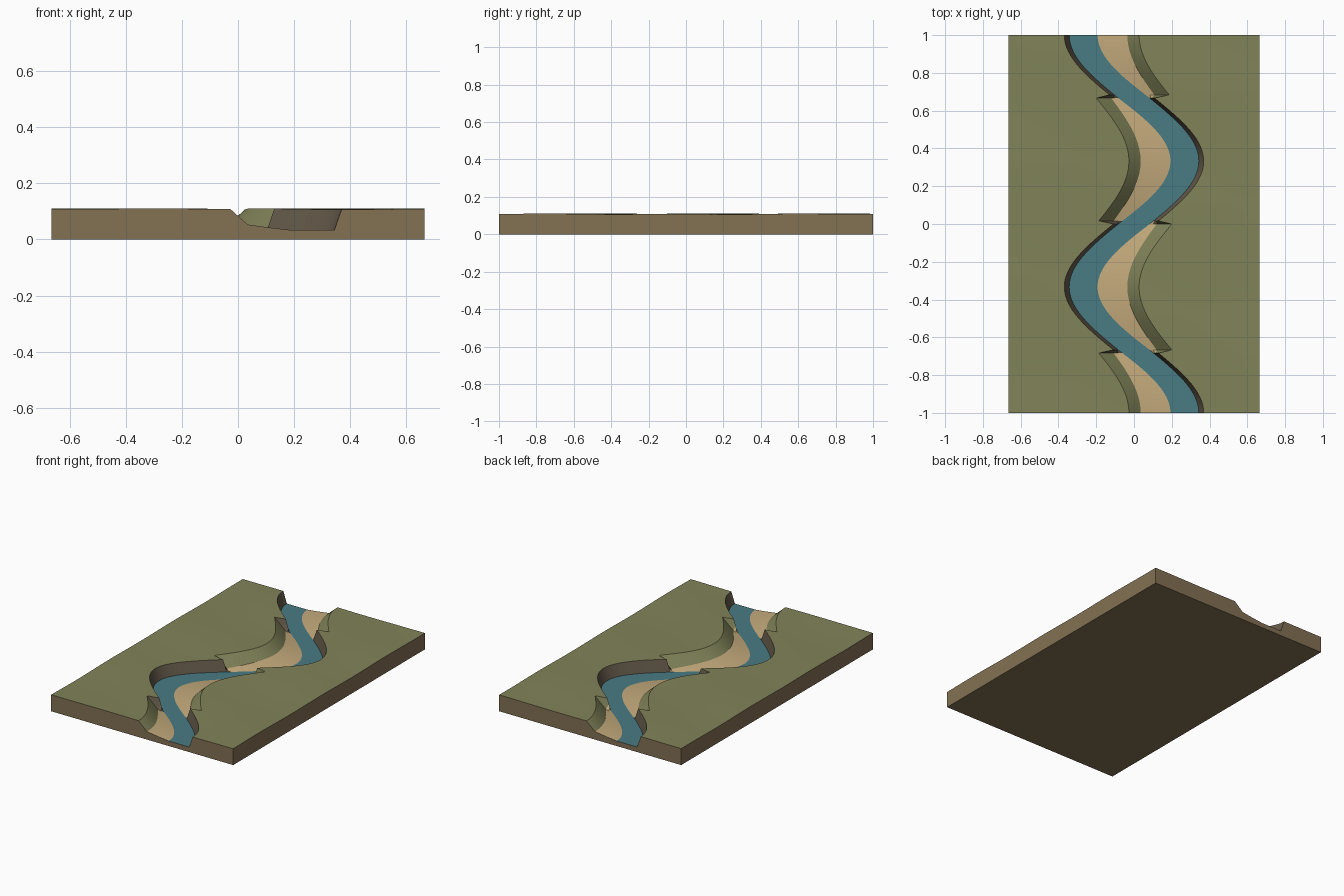
import bpy, bmesh, math

if "Cube" in bpy.data.objects:
    bpy.data.objects.remove(bpy.data.objects["Cube"])

HALF_X, HALF_Y = 0.665, 1.0
ROWS, GRASS_COLS = 120, 12
WATER_Z = 0.033


def linear(c):
    return tuple(v ** 2.2 for v in c) + (1.0,)


COLORS = {
    "meadow": linear((0.50, 0.51, 0.35)),
    "cut_bank": linear((0.40, 0.36, 0.30)),
    "sand_bar": linear((0.76, 0.66, 0.48)),
    "river_water": linear((0.29, 0.48, 0.51)),
    "earth_base": linear((0.51, 0.44, 0.33)),
}
parts = {name: [] for name in COLORS}


def ground(x, y):
    # gentle undulation of the meadow
    return (0.1085 + 0.0016 * math.sin(9.5 * y + 2.5 * x + 0.6)
            + 0.0010 * math.sin(7 * x - 3 * y))


def bends_right(y):
    return y < -0.675 or 0.01 < y < 0.675


def section(y):
    # one cross-section: meadow, bank, river, bank, meadow (left to right)
    s = math.sin(1.5 * math.pi * y)
    centre, bend = 0.268 * s, abs(s)
    half = 0.083 - 0.008 * bend

    def side(d):
        bar = (d < 0) == bends_right(y)
        w = centre + d * half
        if bar:
            toe = centre + d * (0.12 + 0.113 * bend)
            rim = centre + d * (0.20 + 0.095 * bend)
            toe_z = 0.040 + 0.013 * bend
            mid = (toe + rim) / 2
            pts = [(w, WATER_Z), ((w + toe) / 2, WATER_Z + (toe_z - WATER_Z) * 0.45),
                   (toe, toe_z), (mid, toe_z + (ground(mid, y) - toe_z) * 0.5)]
        else:
            rim = w + d * 0.026
            h = ground(rim, y) - WATER_Z
            pts = [(w + d * 0.026 * t, WATER_Z + h * t) for t in (0, 0.25, 0.5, 0.75)]
        for i in range(GRASS_COLS + 1):
            x = rim + (d * HALF_X - rim) * i / GRASS_COLS
            pts.append((x, ground(x, y)))
        return [(x, y, z) for x, z in pts]

    return side(-1)[::-1] + side(1)


def part_for(col, y):
    # material zone of the quad to the right of this column
    n = GRASS_COLS + 5
    if col == n - 1:
        return "river_water"
    step = n - 2 - col if col < n - 1 else col - n
    if step >= 4:
        return "meadow"
    bar = (col < n - 1) == bends_right(y)
    if not bar:
        return "cut_bank"
    return "sand_bar" if step < 2 else "meadow"


# terrain surface
ys = [-HALF_Y + 2 * HALF_Y * i / ROWS for i in range(ROWS + 1)]
rows = [section(y) for y in ys]
for j in range(ROWS):
    a, b = rows[j], rows[j + 1]
    for i in range(len(a) - 1):
        name = part_for(i, (ys[j] + ys[j + 1]) / 2)
        parts[name].append((a[i], a[i + 1], b[i + 1], b[i]))

# earth walls and underside
left, right = [r[0] for r in rows], [r[-1] for r in rows]
outline = rows[0] + right[1:] + rows[-1][::-1][1:] + left[::-1][1:]
for p, q in zip(outline, outline[1:]):
    parts["earth_base"].append(((p[0], p[1], 0), (q[0], q[1], 0), q, p))
parts["earth_base"].append(((-HALF_X, -HALF_Y, 0), (-HALF_X, HALF_Y, 0),
                            (HALF_X, HALF_Y, 0), (HALF_X, -HALF_Y, 0)))


def build(name, quads):
    bm = bmesh.new()
    for quad in quads:
        bm.faces.new([bm.verts.new(p) for p in quad])
    bmesh.ops.remove_doubles(bm, verts=bm.verts, dist=1e-5)
    mesh = bpy.data.meshes.new(name)
    bm.to_mesh(mesh)
    bm.free()
    mat = bpy.data.materials.new(name)
    mat.diffuse_color = COLORS[name]
    mat.use_nodes = True
    mat.node_tree.nodes["Principled BSDF"].inputs["Base Color"].default_value = mat.diffuse_color
    mesh.materials.append(mat)
    obj = bpy.data.objects.new(name, mesh)
    bpy.context.collection.objects.link(obj)
    bpy.ops.object.select_all(action='DESELECT')
    obj.select_set(True)
    bpy.context.view_layer.objects.active = obj
    bpy.ops.object.shade_smooth_by_angle(angle=math.radians(30))


for name, quads in parts.items():
    build(name, quads)
